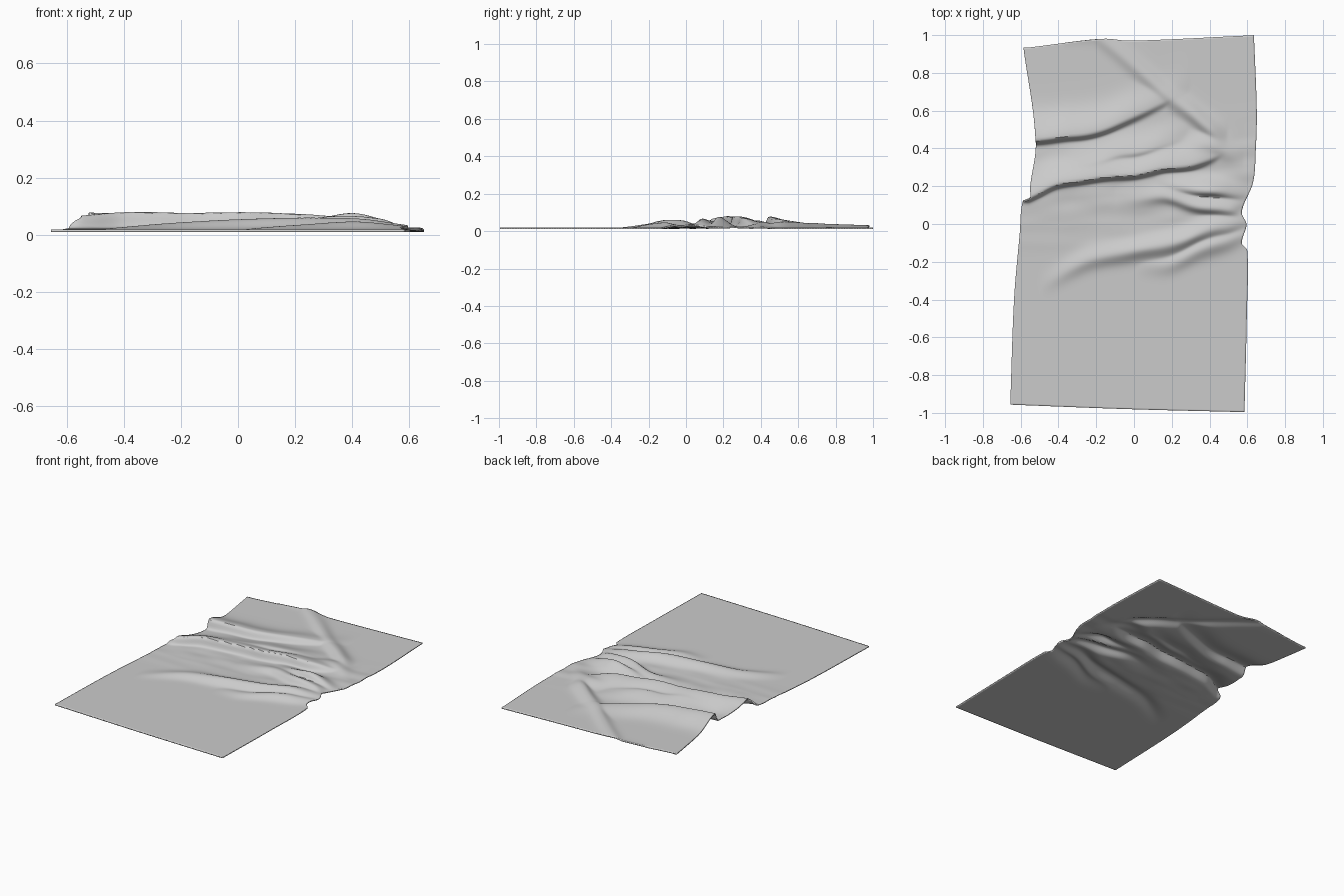
import bpy, bmesh, math
from mathutils import Vector, noise

NX, NY = 130, 230
BASE = 0.014


def interp(pts, t, k=1):
    """Smooth interpolation of column k over column 0 (Hermite)."""
    if t <= pts[0][0]:
        return pts[0][k]
    n = len(pts)

    def slope(i):
        a, b = pts[max(i - 1, 0)], pts[min(i + 1, n - 1)]
        return (b[k] - a[k]) / (b[0] - a[0])
    for i in range(n - 1):
        a, b = pts[i], pts[i + 1]
        if t <= b[0]:
            d = b[0] - a[0]
            s = (t - a[0]) / d
            return ((2*s**3 - 3*s*s + 1) * a[k] + (s**3 - 2*s*s + s) * d * slope(i)
                    + (3*s*s - 2*s**3) * b[k] + (s**3 - s*s) * d * slope(i + 1))
    return pts[-1][k]


# Outline: side edges as (y, x), end edges as (x, y)
left = [(-0.95, -0.655), (-0.4, -0.635), (-0.05, -0.605), (0.125, -0.588),
        (0.15, -0.55), (0.2, -0.55), (0.44, -0.52), (0.93, -0.585)]
right = [(-0.99, 0.585), (-0.5, 0.597), (-0.14, 0.6), (-0.1, 0.57), (0.0, 0.595),
         (0.07, 0.57), (0.22, 0.63), (0.4, 0.645), (0.6, 0.65), (1.0, 0.635)]
near = [(-0.655, -0.955), (0, -0.98), (0.585, -0.995)]
far = [(-0.585, 0.935), (-0.2, 0.98), (-0.05, 0.97), (0.635, 1.0)]

# Wrinkles: crest points (x, y, height), width towards -y, width towards +y
ridges = [
    ([(-0.55, 0.465, 0.058), (-0.2, 0.5, 0.045), (0.05, 0.6, 0.028), (0.3, 0.72, 0)], 0.028, 0.10),
    ([(-0.45, 0.31, 0), (-0.2, 0.345, 0.024), (0.05, 0.4, 0.034), (0.3, 0.47, 0)], 0.035, 0.07),
    ([(-0.56, 0.16, 0.045), (-0.4, 0.235, 0.055), (0.0, 0.285, 0.054),
      (0.3, 0.335, 0.045), (0.5, 0.4, 0)], 0.028, 0.09),
    ([(-0.1, 0.14, 0), (0.15, 0.155, 0.024), (0.35, 0.105, 0.044), (0.5, 0.085, 0.034), (0.6, 0.06, 0.008)], 0.04, 0.05),
    ([(0.1, 0.22, 0), (0.3, 0.2, 0.036), (0.42, 0.19, 0.052), (0.6, 0.15, 0)], 0.04, 0.05),
    ([(-0.5, -0.32, 0), (-0.25, -0.2, 0.022), (0.0, -0.14, 0.035), (0.25, -0.08, 0.04),
      (0.45, -0.01, 0.034), (0.6, 0.02, 0.01)], 0.05, 0.06),
    ([(0.0, -0.23, 0), (0.2, -0.2, 0.016), (0.42, -0.11, 0.026), (0.6, -0.05, 0.008)], 0.05, 0.045),
    ([(-0.22, 1.02, 0.012), (0.0, 0.84, 0.018), (0.2, 0.67, 0.024), (0.4, 0.51, 0.03), (0.5, 0.45, 0)], 0.05, 0.06),
    ([(0.2, 0.37, 0), (0.4, 0.42, 0.025), (0.58, 0.35, 0)], 0.05, 0.06),
]


def height(x, y):
    total = 0.0
    for pts, wf, wb in ridges:
        if x > pts[-1][0] + 0.08 or x < pts[0][0] - 0.15:
            continue
        h = max(interp(pts, x, 2), 0)
        d = y - interp(pts, x, 1) + 0.014 * noise.noise(Vector((x * 6, y * 3, wf * 90)))
        total += (h * math.exp(-(d / (wf if d < 0 else wb)) ** 2)) ** 2.5
    h = total ** 0.4
    # small rumples in the gathered area, and a dip at the pinched edge
    zone = math.exp(-((y - 0.2) / 0.3) ** 4)
    h += 0.005 * zone * (1 + noise.noise(Vector((x * 5 - y * 3, y * 13, 2))))
    h -= 0.012 * math.exp(-((x - 0.58) / 0.05) ** 2 - ((y - 0.08) / 0.03) ** 2)
    return h


# Cloth sheet
bm = bmesh.new()
grid = []
for j in range(NY + 1):
    row = []
    v = j / NY
    for i in range(NX + 1):
        u = i / NX
        xr = -0.62 + 1.24 * u
        y0, y1 = interp(near, xr), interp(far, xr)
        y = y0 + (y1 - y0) * v
        # the side notches only affect the cloth close to the edge
        x = interp(left, y) * (1 - u) + interp(right, y) * u
        h = height(x, y)
        # folds lean towards -y
        lean = -0.3 * h * math.exp(-((y - 0.25) / 0.35) ** 4)
        row.append(bm.verts.new((x, y + lean, BASE + h)))
    grid.append(row)
for j in range(NY):
    for i in range(NX):
        bm.faces.new((grid[j][i], grid[j][i+1], grid[j+1][i+1], grid[j+1][i]))
zmin = min(v.co.z for v in bm.verts)
for v in bm.verts:
    v.co.z = max(v.co.z, 0.005)
me = bpy.data.meshes.new("wrinkled_rug")
bm.to_mesh(me)
bm.free()
rug = bpy.data.objects.new("wrinkled_rug", me)
bpy.context.collection.objects.link(rug)

# Cloth thickness
m = rug.modifiers.new("thickness", 'SOLIDIFY')
m.thickness = 0.008
m.offset = 0
bpy.context.view_layer.objects.active = rug
rug.select_set(True)
bpy.ops.object.shade_smooth_by_angle(angle=math.radians(40))
